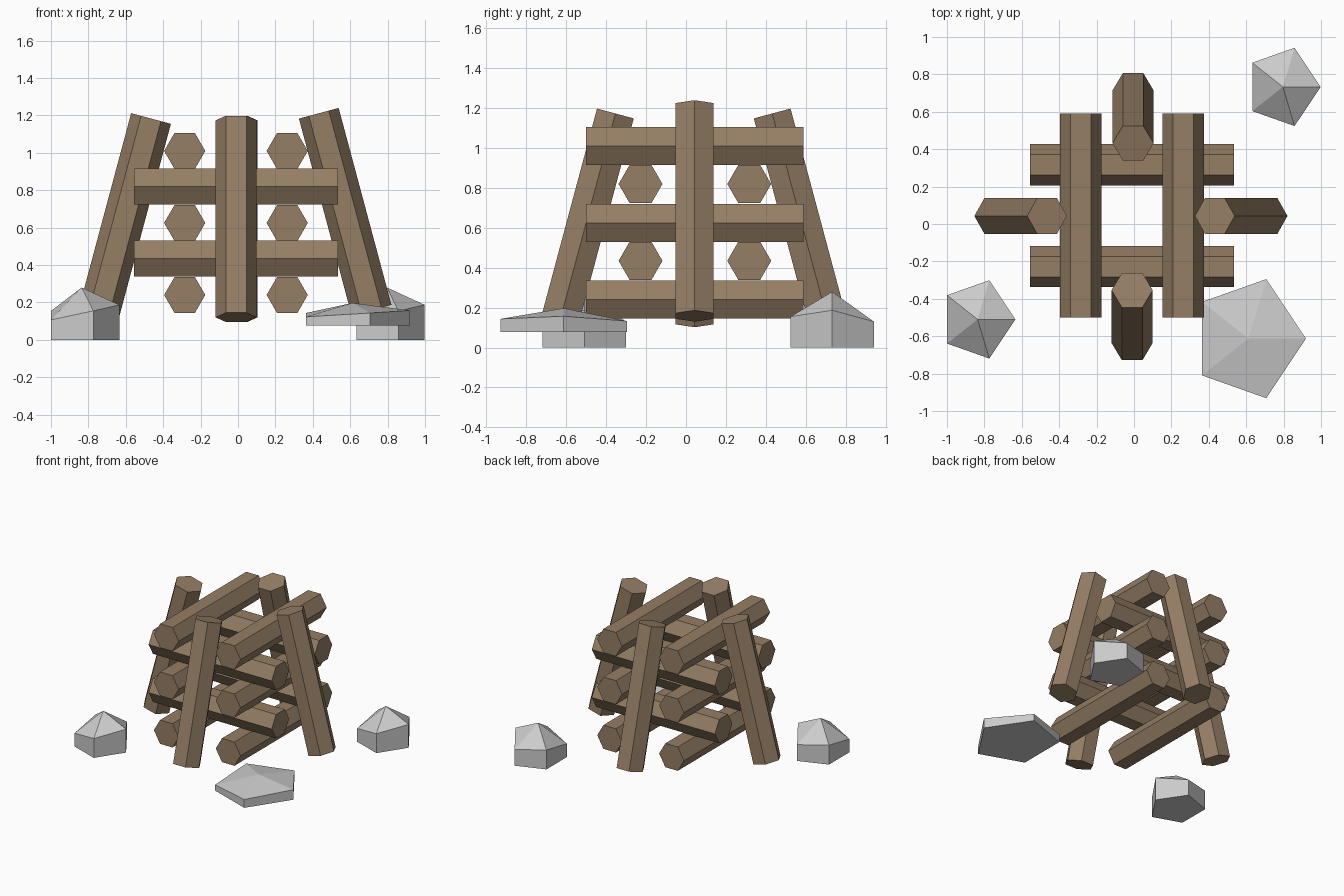
import bpy, bmesh
from math import sin, cos, pi, radians
from mathutils import Vector

if "Cube" in bpy.data.objects:
    bpy.data.objects.remove(bpy.data.objects["Cube"])

wood = bpy.data.materials.new("wood")
wood.diffuse_color = (0.30, 0.21, 0.13, 1)
wood.use_nodes = True
wood.node_tree.nodes["Principled BSDF"].inputs["Base Color"].default_value = wood.diffuse_color

LENGTH, RADIUS, LEAN = 1.09, 0.11, radians(15)
S, C = sin(LEAN), cos(LEAN)


def finish(bm, name, mat=None):
    bmesh.ops.recalc_face_normals(bm, faces=bm.faces)
    mesh = bpy.data.meshes.new(name)
    bm.to_mesh(mesh)
    bm.free()
    if mat:
        mesh.materials.append(mat)
    obj = bpy.data.objects.new(name, mesh)
    bpy.context.collection.objects.link(obj)


def prism(bm, lower, upper):
    """Side walls and a floor between two rings; returns the upper ring."""
    a = [bm.verts.new(p) for p in lower]
    b = [bm.verts.new(p) for p in upper]
    bm.faces.new(a)
    for i in range(len(a)):
        j = (i + 1) % len(a)
        bm.faces.new((a[i], a[j], b[j], b[i]))
    return b


def log(name, centre, axis, corner):
    """Six-sided log along axis, with one hexagon corner pointing along corner."""
    centre, axis, u = Vector(centre), Vector(axis), Vector(corner)
    v = axis.cross(u)
    ring = [centre + RADIUS * (cos(i * pi / 3) * u + sin(i * pi / 3) * v) for i in range(6)]
    half = axis * LENGTH / 2
    bm = bmesh.new()
    bm.faces.new(prism(bm, [p - half for p in ring], [p + half for p in ring]))
    finish(bm, name, wood)


def rock(name, x, y, base, size, height):
    """Five-sided rock with an uneven rim and a pointed top."""
    rim = (0.187, 0.13, 0.155, 0.107, 0.155)
    xy = [(x + 0.202 * size * cos(2 * pi * i / 5), y + 0.22 * size * sin(2 * pi * i / 5))
          for i in range(5)]
    bm = bmesh.new()
    top = prism(bm, [(*p, base) for p in xy],
                [(*p, base + h * height) for p, h in zip(xy, rim)])
    apex = bm.verts.new((x, y, base + 0.28 * height))
    for i in range(5):
        bm.faces.new((top[i], top[(i + 1) % 5], apex))
    finish(bm, name)


# Stacked logs running front to back
for z in (0.24, 0.625, 1.01):
    for x in (-0.285, 0.263):
        log("lengthwise_log", (x, 0.045, z), (0, 1, 0), (1, 0, 0))

# Stacked logs running side to side
for z in (0.435, 0.82):
    for y in (-0.228, 0.317):
        log("crosswise_log", (-0.01, y, z), (1, 0, 0), (0, 1, 0))

# Logs leaning in from the four sides
log("right_leaning_log", (0.573, 0.043, 0.685), (-S, 0, C), (C, 0, S))
log("left_leaning_log", (-0.606, 0.043, 0.657), (S, 0, C), (C, 0, -S))
log("front_leaning_log", (-0.01, -0.495, 0.647), (0, S, C), (1, 0, 0))
log("back_leaning_log", (-0.005, 0.573, 0.647), (0, -S, C), (1, 0, 0))

# Rocks around the fire
rock("left_rock", -0.836, -0.51, 0, 1, 1)
rock("back_rock", 0.796, 0.733, 0, 1, 1)
rock("flat_front_rock", 0.612, -0.613, 0.077, 1.52, 0.43)
